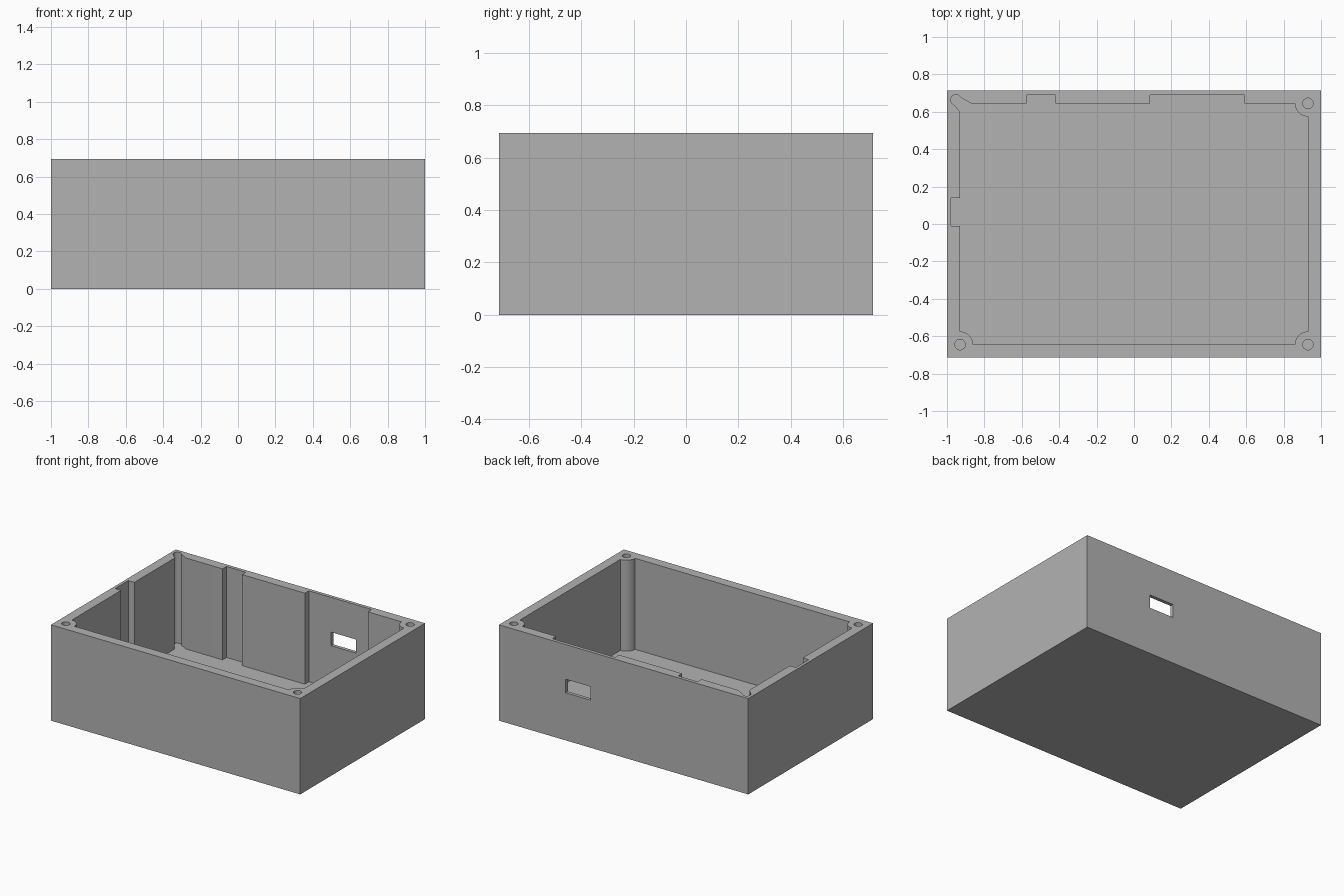
import bpy
import bmesh
from math import cos, sin, radians

old = bpy.data.objects.get("Cube")
if old:
    bpy.data.objects.remove(old, do_unlink=True)

HX, HY, H = 1.0, 0.715, 0.695      # outer half sizes and height
IX, IY, FLOOR = 0.93, 0.645, 0.035  # inner half sizes and floor thickness
POST, BORE = 0.07, 0.028            # corner post and screw hole radii

grey = bpy.data.materials.new("light grey")
grey.use_nodes = True
colour = (0.45, 0.45, 0.45, 1)
grey.diffuse_color = colour
grey.node_tree.nodes["Principled BSDF"].inputs["Base Color"].default_value = colour


def arc(cx, cy, r, start, end, steps=16):
    angles = [radians(start + (end - start) * i / steps) for i in range(steps + 1)]
    return [(cx + r * cos(a), cy + r * sin(a)) for a in angles]


def prism(name, outline, z0, z1):
    """Extrude a flat outline between two heights."""
    bm = bmesh.new()
    base = bm.faces.new([bm.verts.new((x, y, z0)) for x, y in outline])
    top = bmesh.ops.extrude_face_region(bm, geom=[base])["geom"]
    bmesh.ops.translate(bm, vec=(0, 0, z1 - z0),
                        verts=[v for v in top if isinstance(v, bmesh.types.BMVert)])
    bmesh.ops.recalc_face_normals(bm, faces=bm.faces)
    mesh = bpy.data.meshes.new(name)
    bm.to_mesh(mesh)
    bm.free()
    mesh.materials.append(grey)
    obj = bpy.data.objects.new(name, mesh)
    bpy.context.collection.objects.link(obj)
    return obj


def rect(x0, x1, y0, y1):
    return [(x0, y0), (x1, y0), (x1, y1), (x0, y1)]


def cut(target, cutter):
    bpy.context.view_layer.objects.active = target
    mod = target.modifiers.new("cut", 'BOOLEAN')
    mod.operation = 'DIFFERENCE'
    mod.solver = 'EXACT'
    mod.object = cutter
    bpy.ops.object.modifier_apply(modifier=mod.name)
    bpy.data.objects.remove(cutter, do_unlink=True)


# Outer block
box = prism("open_enclosure", rect(-HX, HX, -HY, HY), 0, H)

# Cavity outline: three corner posts, wall recesses and a relieved back corner
cavity = arc(-IX, -IY, POST, 90, 0)
cavity += arc(IX, -IY, POST, 180, 90)
cavity += arc(IX, IY, POST, 270, 180)
for x0, x1 in ((0.085, 0.59), (-0.575, -0.42)):
    cavity += [(x1, IY), (x1, 0.69), (x0, 0.69), (x0, IY)]
cavity += [(-0.87, IY)] + arc(-0.952, 0.664, 0.028, 25, 220) + [(-0.953, 0.628), (-IX, 0.6)]
cavity += [(-IX, 0.14), (-0.978, 0.14), (-0.978, -0.01), (-IX, -0.01)]
cut(box, prism("cavity_cutter", cavity, FLOOR, H + 0.1))

# Screw holes in the posts
for cx, cy in ((-IX, -IY), (IX, -IY), (IX, IY)):
    cut(box, prism("screw_cutter", arc(cx, cy, BORE, 0, 345, 23), H - 0.3, H + 0.1))

# Port window through the back wall
cut(box, prism("window_cutter", rect(0.265, 0.465, 0.6, 0.8), 0.345, 0.443))

bpy.ops.object.select_all(action='DESELECT')
box.select_set(True)
bpy.context.view_layer.objects.active = box
bpy.ops.object.shade_smooth_by_angle(angle=radians(30))
